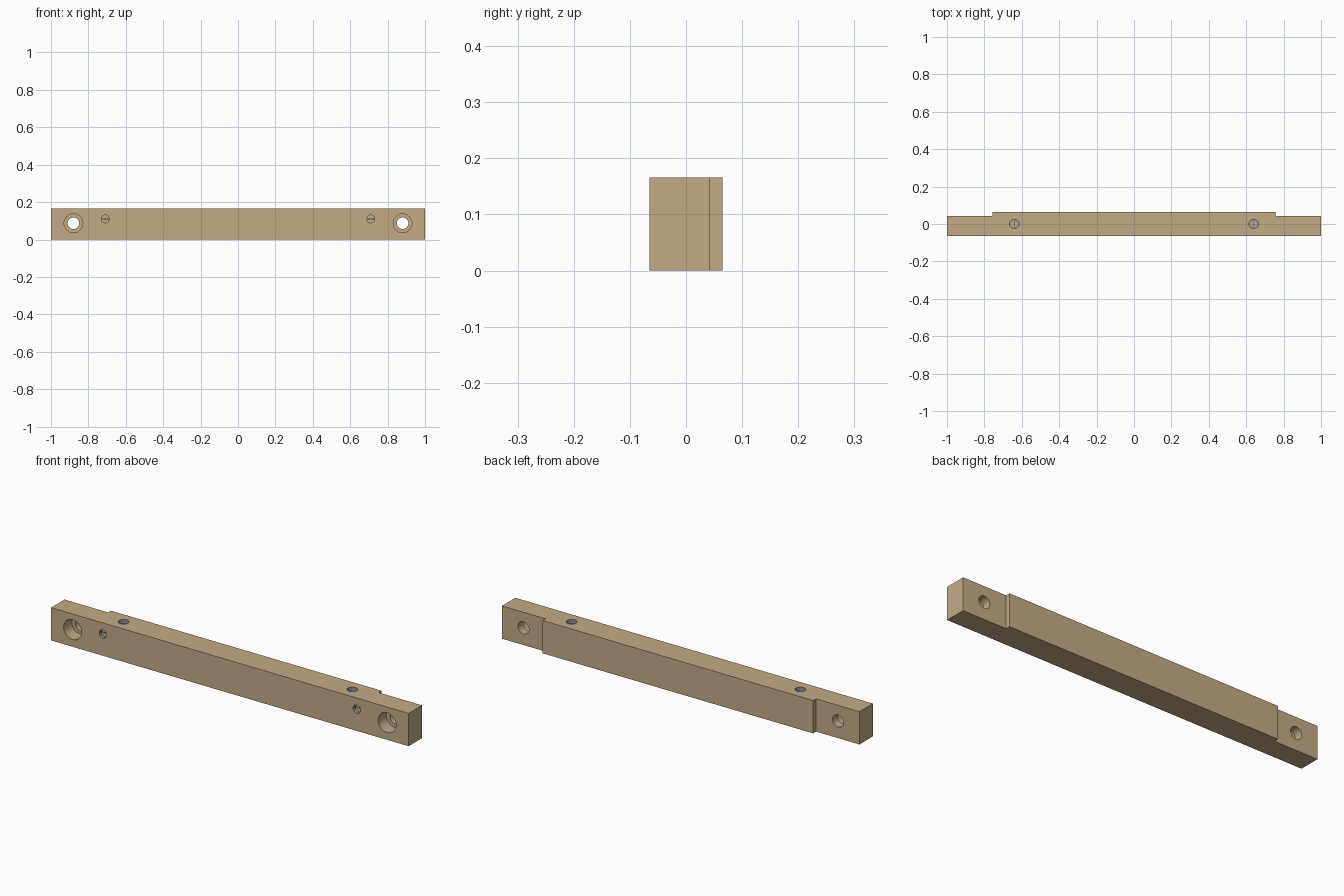
import bpy, bmesh, math
from mathutils import Matrix

if "Cube" in bpy.data.objects:
    bpy.data.objects.remove(bpy.data.objects["Cube"])


def material(name, rgb):
    m = bpy.data.materials.new(name)
    m.diffuse_color = (*rgb, 1)
    m.use_nodes = True
    m.node_tree.nodes["Principled BSDF"].inputs["Base Color"].default_value = m.diffuse_color
    return m


TAN = material("tan_wood", (0.54, 0.41, 0.245))
STEEL = material("grey_steel", (0.27, 0.29, 0.33))
DARK = material("dark_slot", (0.06, 0.06, 0.07))
TOP, BACK, STEP = 0.166, 0.065, 0.042


def add_object(name, bm, mat):
    bmesh.ops.recalc_face_normals(bm, faces=bm.faces)
    me = bpy.data.meshes.new(name)
    bm.to_mesh(me)
    bm.free()
    me.materials.append(mat)
    ob = bpy.data.objects.new(name, me)
    bpy.context.collection.objects.link(ob)
    return ob


def cylinder(name, loc, r, depth, axis, mat):
    """Cylinder centred on loc, along the y or z axis."""
    rot = Matrix.Rotation(math.pi / 2, 4, 'X') if axis == 'y' else Matrix()
    bm = bmesh.new()
    bmesh.ops.create_cone(bm, cap_ends=True, segments=32, radius1=r, radius2=r,
                          depth=depth, matrix=Matrix.Translation(loc) @ rot)
    return add_object(name, bm, mat)


def box(name, loc, size, mat):
    bm = bmesh.new()
    bmesh.ops.create_cube(bm, size=1, matrix=Matrix.Translation(loc) @ Matrix.Diagonal((*size, 1)))
    return add_object(name, bm, mat)


# Bar: plan profile with stepped-back ends, extruded upward
profile = [(-1, -BACK), (1, -BACK), (1, STEP), (0.757, STEP), (0.757, BACK),
           (-0.757, BACK), (-0.757, STEP), (-1, STEP)]
bm = bmesh.new()
base = bm.faces.new([bm.verts.new((x, y, 0)) for x, y in profile])
ext = bmesh.ops.extrude_face_region(bm, geom=[base])
bmesh.ops.translate(bm, vec=(0, 0, TOP),
                    verts=[v for v in ext["geom"] if isinstance(v, bmesh.types.BMVert)])
bar = add_object("bar", bm, TAN)
bar.data.materials.append(STEEL)

# Holes, the same at both ends
cutters = []
for s in (-1, 1):
    cutters += [
        cylinder("bolt_hole", (s * 0.88, 0, 0.087), 0.031, 0.4, 'y', TAN),
        cylinder("counterbore", (s * 0.88, -BACK, 0.087), 0.05, 0.13, 'y', TAN),
        cylinder("front_screw_hole", (s * 0.71, -BACK, 0.11), 0.021, 0.05, 'y', STEEL),
        cylinder("top_screw_hole", (s * 0.64, 0, TOP), 0.025, 0.05, 'z', STEEL)]
bpy.context.view_layer.objects.active = bar
for c in cutters:
    mod = bar.modifiers.new(c.name, 'BOOLEAN')
    mod.operation = 'DIFFERENCE'
    mod.solver = 'EXACT'
    mod.material_mode = 'TRANSFER'
    mod.object = c
    bpy.ops.object.modifier_apply(modifier=mod.name)
for c in cutters:
    bpy.data.objects.remove(c)

# Recessed slotted screws
screws = []
for s, side in ((-1, "left"), (1, "right")):
    screws += [
        cylinder(side + "_front_screw", (s * 0.71, -0.043, 0.11), 0.0205, 0.01, 'y', TAN),
        cylinder(side + "_top_screw", (s * 0.64, 0, TOP - 0.023), 0.018, 0.01, 'z', TAN)]
    box(side + "_front_slot", (s * 0.71, -0.048, 0.11), (0.04, 0.002, 0.004), DARK)
    box(side + "_top_slot", (s * 0.64, 0, TOP - 0.018), (0.004, 0.036, 0.002), DARK)

# Smooth round walls, sharp edges kept
for ob in [bar] + screws:
    bpy.ops.object.select_all(action='DESELECT')
    ob.select_set(True)
    bpy.context.view_layer.objects.active = ob
    bpy.ops.object.shade_smooth_by_angle(angle=math.radians(30))
